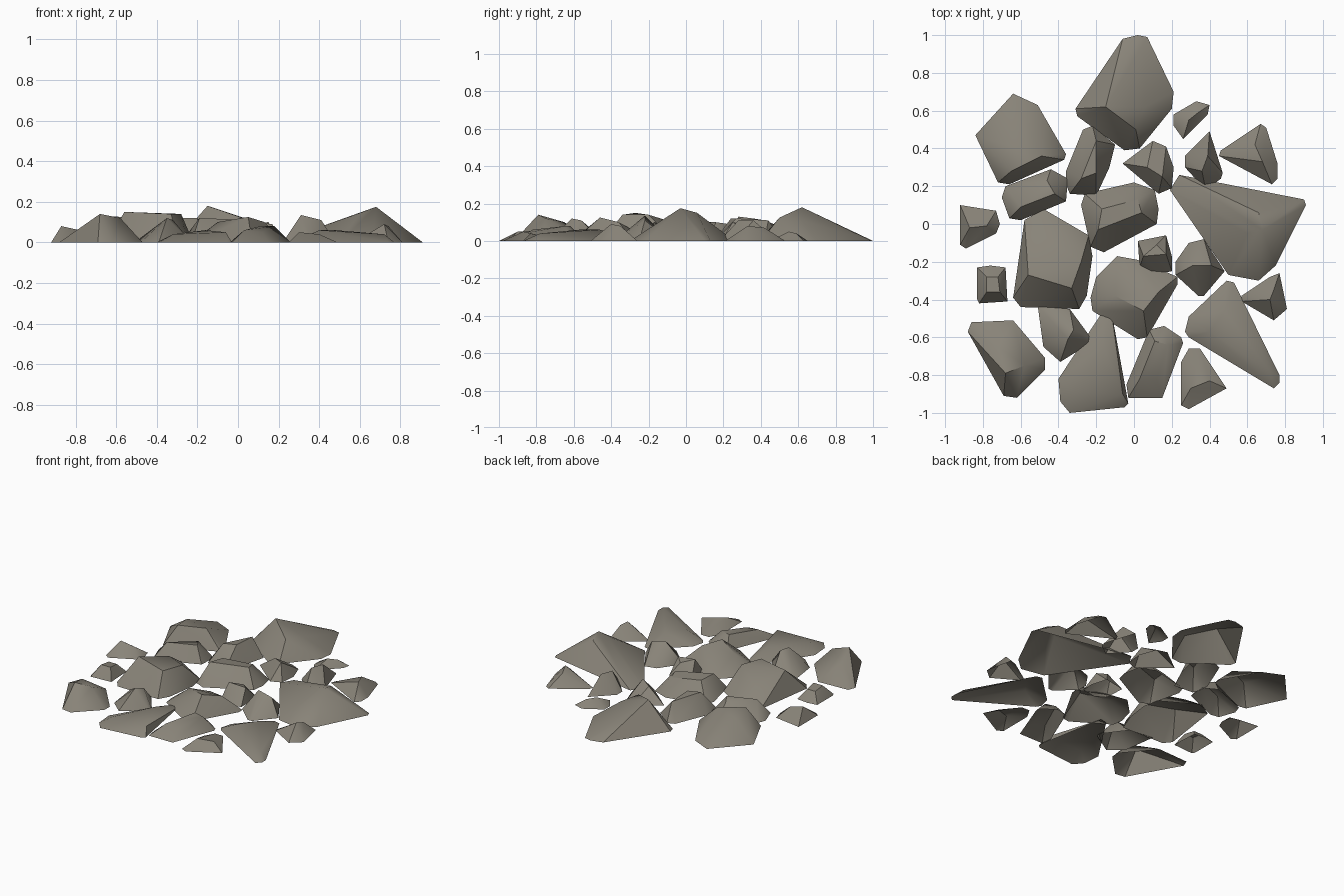
import bpy, bmesh, math

stone = bpy.data.materials.new("warm grey stone")
stone.diffuse_color = (0.25, 0.23, 0.19, 1)


def rock(name, outline, crest):
    """Convex stone: ground outline plus a few crest points, open underneath."""
    bm = bmesh.new()
    for x, y in outline:
        bm.verts.new((x, y, 0))
    for p in crest:
        bm.verts.new(p)
    bmesh.ops.convex_hull(bm, input=bm.verts)
    under = [f for f in bm.faces if all(v.co.z < 0.001 for v in f.verts)]
    bmesh.ops.delete(bm, geom=under, context='FACES')
    loose = [v for v in bm.verts if not v.link_faces]
    bmesh.ops.delete(bm, geom=loose, context='VERTS')
    bmesh.ops.recalc_face_normals(bm, faces=bm.faces)
    if sum(f.normal.z for f in bm.faces) < 0:
        bmesh.ops.reverse_faces(bm, faces=bm.faces)
    me = bpy.data.meshes.new(name)
    bm.to_mesh(me)
    bm.free()
    ob = bpy.data.objects.new(name, me)
    bpy.context.collection.objects.link(ob)
    me.materials.append(stone)
    bpy.ops.object.select_all(action='DESELECT')
    ob.select_set(True)
    bpy.context.view_layer.objects.active = ob
    bpy.ops.object.shade_smooth_by_angle(angle=math.radians(35))


# back row
rock("large_back_rock",
     [(-.31, .61), (-.06, .98), (.02, 1), (.07, .99), (.21, .7), (.2, .61), (.03, .4), (-.05, .39), (-.3, .57)],
     [(-.15, .62, .18), (.01, .5, .125), (.06, .62, .11)])
rock("back_left_rock",
     [(-.84, .47), (-.64, .69), (-.51, .63), (-.36, .37), (-.37, .34), (-.66, .21), (-.72, .22)],
     [(-.65, .28, .13), (-.49, .36, .12), (-.68, .42, .11)])
rock("tall_back_rock",
     [(-.36, .28), (-.27, .5), (-.22, .52), (-.1, .42), (-.13, .3), (-.2, .15), (-.34, .16), (-.36, .21)],
     [(-.28, .24, .12), (-.2, .27, .12), (-.2, .44, .11)])
rock("back_middle_rock",
     [(-.06, .32), (.1, .44), (.17, .41), (.21, .3), (.2, .19), (.13, .16)],
     [(.07, .3, .09), (.15, .25, .1)])
rock("back_pebble",
     [(.21, .58), (.33, .65), (.4, .63), (.39, .58), (.26, .45), (.21, .52)],
     [(.29, .55, .05), (.34, .59, .04)])
rock("back_narrow_rock",
     [(.27, .36), (.4, .49), (.47, .27), (.46, .24), (.38, .18), (.27, .3)],
     [(.36, .28, .11), (.39, .36, .11)])
rock("back_right_rock",
     [(.46, .39), (.67, .53), (.7, .51), (.76, .32), (.76, .24), (.73, .21), (.45, .36)],
     [(.68, .33, .08), (.64, .42, .07)])

# middle rows
rock("wide_left_rock",
     [(-.7, .14), (-.68, .2), (-.44, .29), (-.35, .24), (-.36, .12), (-.6, .02), (-.66, .03)],
     [(-.6, .09, .1), (-.42, .16, .1), (-.46, .23, .09)])
rock("left_edge_rock",
     [(-.92, .1), (-.73, .07), (-.71, 0), (-.73, -.05), (-.89, -.13), (-.92, -.11)],
     [(-.87, -.02, .08), (-.78, -.01, .06)])
rock("left_square_rock",
     [(-.83, -.23), (-.76, -.22), (-.68, -.23), (-.67, -.41), (-.82, -.42), (-.83, -.4)],
     [(-.78, -.36, .07), (-.71, -.36, .07), (-.72, -.28, .06), (-.78, -.28, .06)])
rock("large_left_rock",
     [(-.58, .02), (-.48, .08), (-.24, -.06), (-.22, -.17), (-.25, -.38), (-.29, -.45), (-.6, -.44), (-.64, -.39)],
     [(-.56, -.27, .15), (-.33, -.34, .14), (-.28, -.2, .14), (-.47, -.07, .1)])
rock("centre_rock",
     [(-.28, .1), (-.26, .16), (0, .22), (.11, .18), (.13, .08), (.12, 0), (-.16, -.15), (-.23, -.12)],
     [(-.19, -.03, .12), (.04, .06, .11), (.02, .13, .1), (-.17, .08, .11)])
rock("centre_square_rock",
     [(.02, -.09), (.17, -.06), (.2, -.17), (.2, -.25), (.1, -.27), (.03, -.23)],
     [(.05, -.17, .1), (.17, -.16, .09), (.12, -.11, .08)])
rock("centre_right_rock",
     [(.22, -.2), (.29, -.1), (.37, -.08), (.48, -.25), (.37, -.38), (.34, -.38), (.22, -.27)],
     [(.31, -.22, .135), (.41, -.22, .11)])
rock("large_right_rock",
     [(.19, .18), (.24, .26), (.9, .13), (.91, .1), (.75, -.22), (.66, -.3), (.5, -.27)],
     [(.68, -.03, .175), (.6, -.05, .145), (.66, .06, .15)])
rock("right_edge_rock",
     [(.57, -.38), (.72, -.28), (.77, -.26), (.81, -.45), (.74, -.51), (.57, -.41)],
     [(.72, -.4, .09), (.74, -.35, .08)])

# front rows
rock("front_centre_rock",
     [(-.23, -.39), (-.2, -.28), (-.09, -.17), (.02, -.19), (.23, -.28), (.23, -.32), (.07, -.6), (.02, -.61),
      (-.22, -.46)],
     [(.05, -.46, .125), (.13, -.36, .1), (-.1, -.38, .1)])
rock("front_left_rock",
     [(-.88, -.57), (-.86, -.52), (-.64, -.51), (-.47, -.71), (-.47, -.77), (-.62, -.92), (-.69, -.91)],
     [(-.68, -.79, .14), (-.58, -.75, .12), (-.72, -.65, .1)])
rock("front_pointed_rock",
     [(-.51, -.43), (-.34, -.45), (-.23, -.6), (-.23, -.63), (-.39, -.73), (-.48, -.65)],
     [(-.35, -.61, .12), (-.32, -.56, .11)])
rock("front_flat_rock",
     [(-.4, -.82), (-.17, -.47), (-.12, -.46), (-.03, -.95), (-.05, -.97), (-.34, -1), (-.39, -.94)],
     [(-.06, -.9, .05), (-.32, -.89, .04), (-.16, -.65, .06)])
rock("front_oblong_rock",
     [(-.04, -.85), (.08, -.56), (.16, -.54), (.25, -.6), (.26, -.63), (.15, -.92), (-.03, -.92)],
     [(.03, -.82, .06), (.12, -.82, .05), (.18, -.64, .08), (.11, -.62, .08)])
rock("front_small_rock",
     [(.25, -.73), (.29, -.66), (.35, -.66), (.49, -.87), (.29, -.98), (.25, -.96)],
     [(.3, -.87, .05), (.4, -.83, .04)])
rock("front_right_slab",
     [(.27, -.57), (.29, -.49), (.49, -.3), (.53, -.31), (.77, -.8), (.77, -.84), (.74, -.87), (.29, -.6)],
     [(.48, -.46, .06), (.72, -.78, .04), (.4, -.57, .06)])
